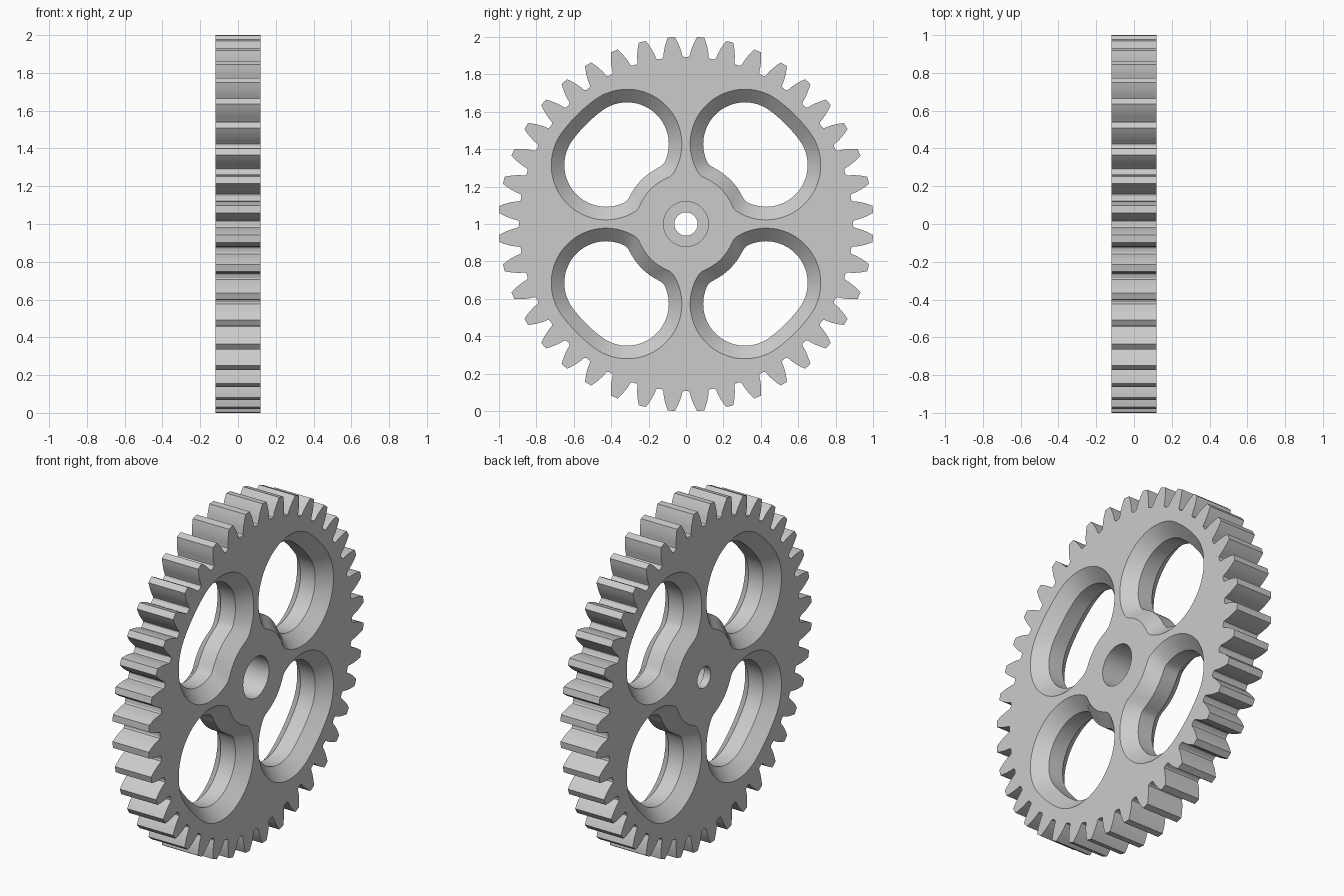
import bpy, bmesh
from math import sin, cos, tan, acos, sqrt, pi, radians, atan2, hypot, exp, log
from mathutils import Vector

cube = bpy.data.objects.get("Cube")
if cube:
    bpy.data.objects.remove(cube)

TEETH = 40
TIP, ROOT, PITCH = 1.0017, 0.893, 0.952
BASE = PITCH * cos(radians(20))
HALF = 0.118          # half thickness along x
CHAMFER = 0.07


def material(name, rgb):
    m = bpy.data.materials.new(name)
    m.use_nodes = True
    m.diffuse_color = (*rgb, 1)
    m.node_tree.nodes["Principled BSDF"].inputs["Base Color"].default_value = (*rgb, 1)
    return m


def tooth_half_angle(r):
    """Half angle of an involute tooth at radius r."""
    inv = lambda q: tan(q) - q
    a = acos(min(1, BASE / r))
    return radians(2.37) + inv(radians(20)) - inv(a)


def gear_outline():
    radii = [ROOT + 0.014 + (TIP - ROOT - 0.014) * i / 5 for i in range(6)]
    flank = [(r, tooth_half_angle(r)) for r in radii]
    # rounded root corner below the involute
    root_half = flank[0][1]
    flank = [(ROOT, root_half + 0.013), (ROOT + 0.004, root_half + 0.004)] + flank
    tooth = [(r, -a) for r, a in flank] + [(r, a) for r, a in reversed(flank)]
    pts = []
    for k in range(TEETH):
        mid = 2 * pi * (k + 0.5) / TEETH
        pts += [(r * cos(mid + a), r * sin(mid + a)) for r, a in tooth]
    return pts


def circle(radius, n=48):
    return [(radius * cos(2 * pi * i / n), radius * sin(2 * pi * i / n)) for i in range(n)]


def window_outline(inset, turn, n=96):
    """Kidney-shaped opening: two lobes, an outer rim arc and a hub bulge."""
    r = 0.293 - inset
    lobe_dist, spread = 0.531, radians(8.6)
    rim, hub = lobe_dist + r, 0.265 + inset
    mid = Vector((lobe_dist * cos(spread), 0))
    lobes = [Vector((lobe_dist * cos(s * spread), lobe_dist * sin(s * spread))) for s in (-1, 1)]

    def hit(d, centre, radius, far=True):
        rel = mid - centre
        b = rel.dot(d)
        disc = b * b - rel.dot(rel) + radius * radius
        if disc < 0:
            return None
        return -b + sqrt(disc) if far else -b - sqrt(disc)

    pts = []
    for i in range(n):
        a = 2 * pi * i / n
        d = Vector((cos(a), sin(a)))
        t = max(hit(d, c, r) for c in lobes)
        p = mid + d * hit(d, Vector((0, 0)), rim)
        if abs(atan2(p.y, p.x)) < spread:
            t = hit(d, Vector((0, 0)), rim)
        h = hit(d, Vector((0, 0)), hub, far=False)
        if h is not None and h > 0:
            k = 0.006       # soft blend into the hub bulge
            t = -k * log(exp(-t / k) + exp(-h / k))
        p = mid + d * t
        pts.append((p.x * cos(turn) - p.y * sin(turn), p.x * sin(turn) + p.y * cos(turn)))
    return pts


bm = bmesh.new()


def loop(pts, x):
    vs = [bm.verts.new((x, u, v + 1)) for u, v in pts]
    es = [bm.edges.new((vs[i - 1], vs[i])) for i in range(len(vs))]
    return vs, es


def wall(a, b):
    for i in range(len(a[0])):
        bm.faces.new((a[0][i - 1], a[0][i], b[0][i], b[0][i - 1]))


def tube(sections):
    """Join a stack of matching loops; return the first and last."""
    loops = [loop(p, x) for p, x in sections]
    for a, b in zip(loops, loops[1:]):
        wall(a, b)
    return loops[0], loops[-1]


# Toothed rim
outline = gear_outline()
ends = [tube([(outline, -HALF), (outline, HALF)])]

# Four windows, chamfered on both faces
for k in range(4):
    turn = pi / 4 + k * pi / 2
    wide, narrow = window_outline(0, turn), window_outline(CHAMFER, turn)
    ends.append(tube([(wide, -HALF), (narrow, CHAMFER - HALF),
                      (narrow, HALF - CHAMFER), (wide, HALF)]))

# Stepped shaft bore: small on one side, wide counterbore on the other
small, large = circle(0.062), circle(0.12)
step = 0.045 - HALF
ends.append(tube([(small, -HALF), (small, step), (large, step), (large, HALF)]))

# Flat side faces around all openings
for side, nx in ((0, -1), (1, 1)):
    edges = [e for pair in ends for e in pair[side][1]]
    bmesh.ops.triangle_fill(bm, edges=edges, use_beauty=True, normal=(nx, 0, 0))

bmesh.ops.recalc_face_normals(bm, faces=bm.faces[:])
mesh = bpy.data.meshes.new("gear_wheel")
bm.to_mesh(mesh)
bm.free()
mesh.materials.append(material("light_grey", (0.6, 0.6, 0.6)))
gear = bpy.data.objects.new("gear_wheel", mesh)
bpy.context.collection.objects.link(gear)
bpy.ops.object.select_all(action="DESELECT")
gear.select_set(True)
bpy.context.view_layer.objects.active = gear
bpy.ops.object.shade_smooth_by_angle(angle=radians(25))
